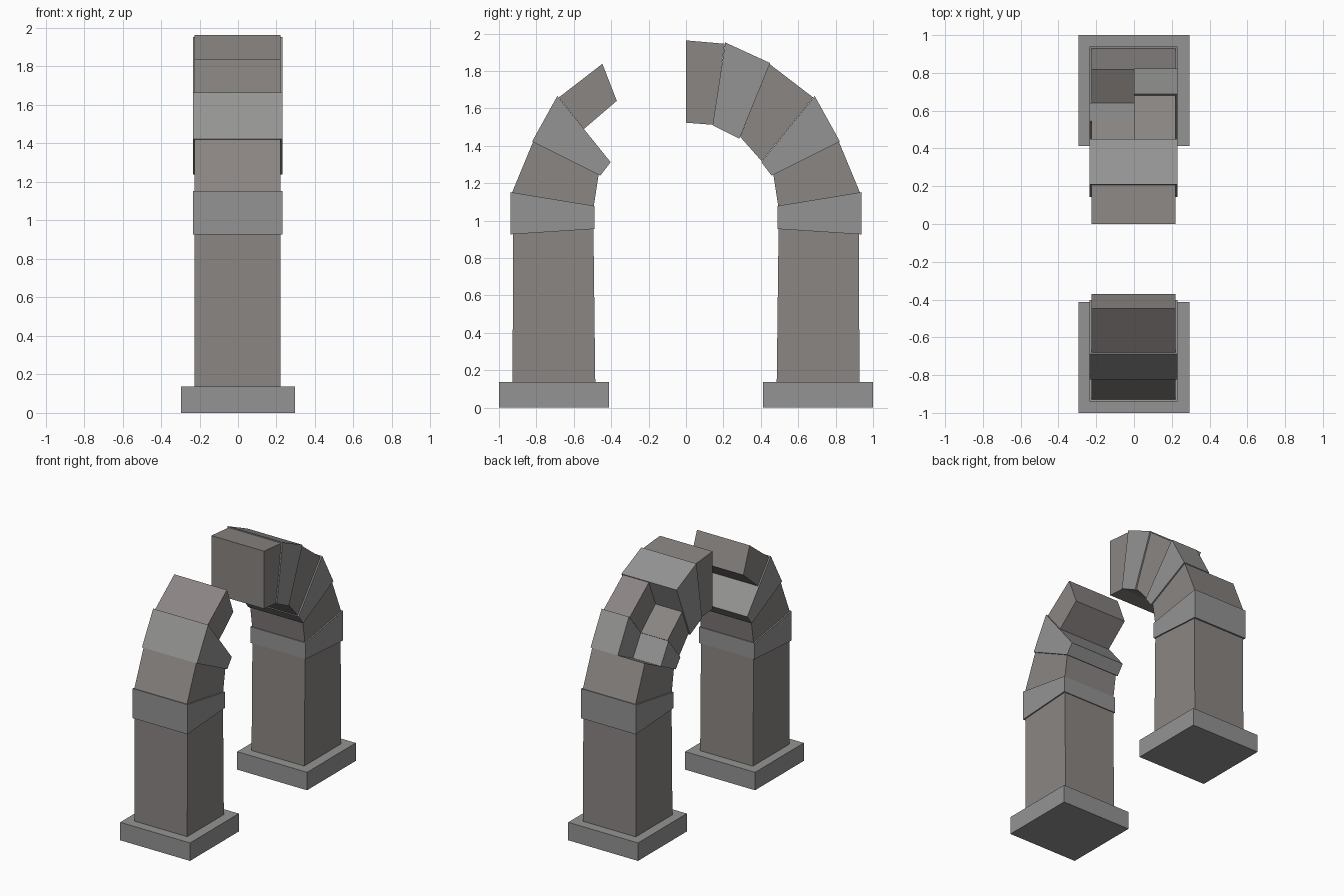
import bpy, bmesh

if "Cube" in bpy.data.objects:
    bpy.data.objects.remove(bpy.data.objects["Cube"])


def stone(name, rgb):
    mat = bpy.data.materials.new(name)
    mat.diffuse_color = (*rgb, 1)
    mat.use_nodes = True
    mat.node_tree.nodes["Principled BSDF"].inputs["Base Color"].default_value = mat.diffuse_color
    return mat


warm = stone("warm_stone", (0.255, 0.236, 0.228))
grey = stone("grey_stone", (0.295, 0.295, 0.293))


def prism(name, profile, x0, x1, mat=grey):
    """Extrude a (y, z) profile from x0 to x1."""
    bm = bmesh.new()
    face = bm.faces.new([bm.verts.new((x0, y, z)) for y, z in profile])
    ext = bmesh.ops.extrude_face_region(bm, geom=[face])["geom"]
    verts = [g for g in ext if isinstance(g, bmesh.types.BMVert)]
    bmesh.ops.translate(bm, verts=verts, vec=(x1 - x0, 0, 0))
    bmesh.ops.recalc_face_normals(bm, faces=bm.faces)
    me = bpy.data.meshes.new(name)
    bm.to_mesh(me)
    bm.free()
    ob = bpy.data.objects.new(name, me)
    bpy.context.collection.objects.link(ob)
    me.materials.append(mat)
    return ob


def mirror(profile):
    return [(-y, z) for y, z in profile]


NARROW, WIDE = (-0.225, 0.22), (-0.235, 0.23)

# Parts shared by both piers: profile, x range, material
shared = {
    "plinth": ([(0.412, 0), (1, 0), (1, 0.137), (0.412, 0.137)], (-0.295, 0.295), grey),
    "pillar": ([(0.485, 0.137), (0.927, 0.137), (0.925, 0.927), (0.495, 0.957)], NARROW, warm),
    "impost": ([(0.488, 0.955), (0.939, 0.926), (0.939, 1.152), (0.488, 1.078)], WIDE, grey),
    "lower_arch_stone": ([(0.493, 1.077), (0.93, 1.15), (0.818, 1.42), (0.467, 1.246)], NARROW, warm),
    "haunch_stone": ([(0.458, 1.24), (0.823, 1.422), (0.688, 1.666), (0.403, 1.312)], WIDE, grey),
}
parts = {}
for name, (prof, xr, mat) in shared.items():
    parts[name] = prism(name + "_back", prof, *xr, mat)
    prism(name + "_front", mirror(prof), *xr, mat)

# Upper stones of the back side, ending at the broken crown
shoulder = prism("shoulder_stone_back",
                 [(0.405, 1.317), (0.68, 1.658), (0.445, 1.838), (0.29, 1.447)], *NARROW, warm)
prism("upper_arch_stone", [(0.285, 1.438), (0.45, 1.842), (0.21, 1.952), (0.142, 1.51)], *WIDE)
prism("half_keystone", [(0.145, 1.512), (0.207, 1.945), (0, 1.963), (0, 1.523)], *NARROW, warm)

# Broken outer half of the front shoulder stone
prism("shoulder_stone_front",
      [(-0.545, 1.49), (-0.68, 1.658), (-0.447, 1.838), (-0.37, 1.64)], *NARROW, warm)

# Missing chunk on the left of the back haunch and shoulder
cutter = prism("notch_cutter", [(0.70, 1.23), (0.545, 1.49), (0.25, 1.743),
                                (0.3, 2.0), (1.0, 2.0), (1.0, 1.23)], -0.4, 0)
cutter.hide_render = True
cutter.hide_set(True)
# Each cut face keeps its own stone's colour
for ob in (parts["haunch_stone"], shoulder):
    mod = ob.modifiers.new("notch", 'BOOLEAN')
    mod.operation = 'DIFFERENCE'
    mod.solver = 'EXACT'
    mod.material_mode = 'INDEX'
    mod.object = cutter
